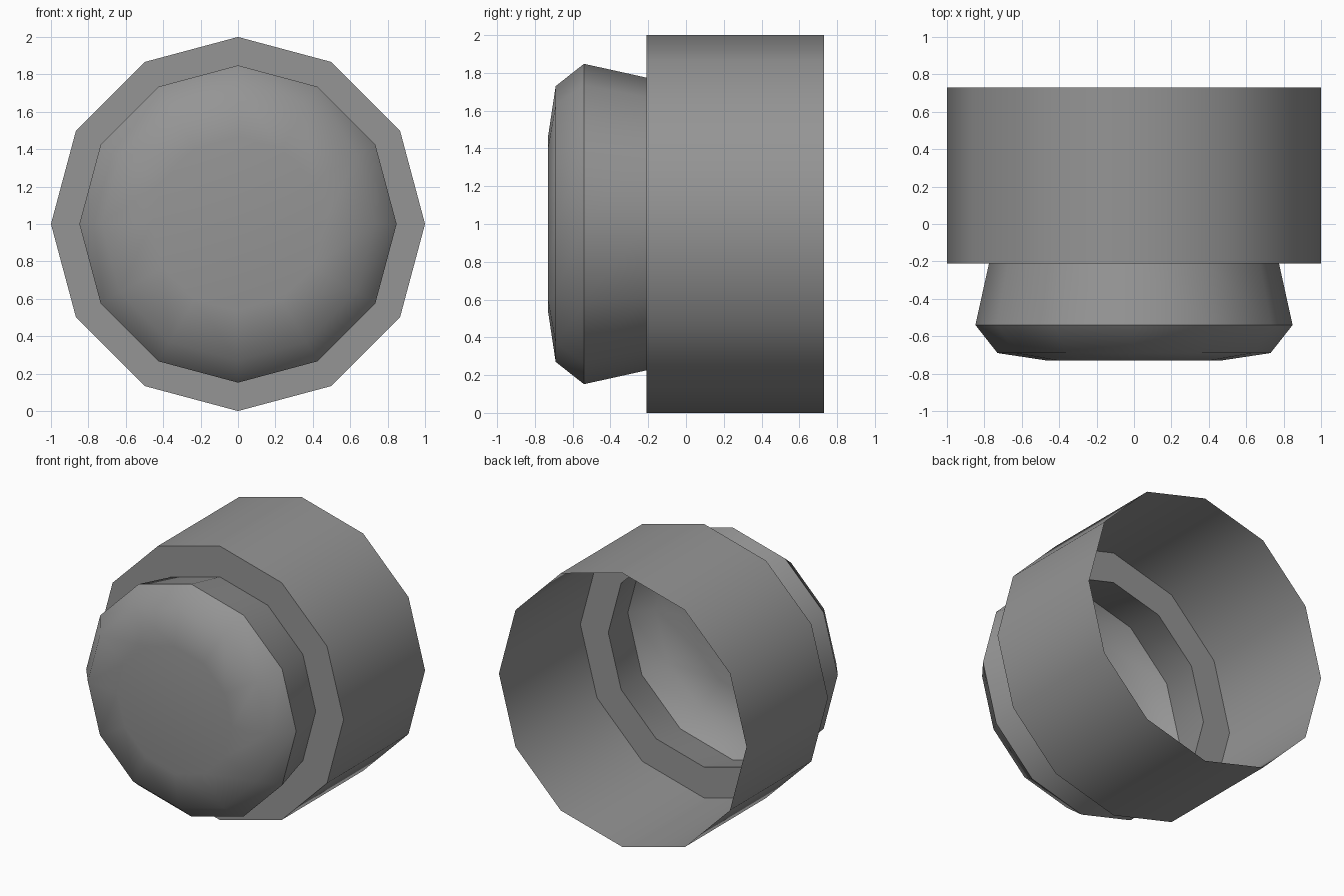
import bpy, bmesh, math

cube = bpy.data.objects.get("Cube")
if cube:
    bpy.data.objects.remove(cube, do_unlink=True)

SIDES = 12
CENTRE_Z = 1.0

grey = bpy.data.materials.new("mid_grey")
grey.use_nodes = True
colour = (0.3, 0.3, 0.3, 1)
grey.diffuse_color = colour
grey.node_tree.nodes["Principled BSDF"].inputs["Base Color"].default_value = colour


def lathe(name, profile, cap_end):
    """Spin (radius, y) points around the y axis; optionally close the last ring."""
    bm = bmesh.new()
    rings = []
    for radius, y in profile:
        angles = [2 * math.pi * i / SIDES for i in range(SIDES)]
        rings.append([bm.verts.new((radius * math.sin(a), y, CENTRE_Z + radius * math.cos(a)))
                      for a in angles])
    for first, second in zip(rings, rings[1:]):
        for i in range(SIDES):
            j = (i + 1) % SIDES
            bm.faces.new((first[i], first[j], second[j], second[i]))
    if cap_end:
        bm.faces.new(rings[-1])
    bmesh.ops.recalc_face_normals(bm, faces=bm.faces)
    # Outward normals: the front-most face must look towards -y
    front = min(bm.faces, key=lambda f: f.calc_center_median().y)
    if front.normal.y > 0:
        bmesh.ops.reverse_faces(bm, faces=bm.faces)
    mesh = bpy.data.meshes.new(name)
    bm.to_mesh(mesh)
    bm.free()
    mesh.materials.append(grey)
    obj = bpy.data.objects.new(name, mesh)
    bpy.context.collection.objects.link(obj)
    bpy.ops.object.select_all(action='DESELECT')
    obj.select_set(True)
    bpy.context.view_layer.objects.active = obj
    bpy.ops.object.shade_smooth_by_angle(angle=math.radians(47))
    return obj


# One thin shell: open-backed sleeve, front shoulder, flared neck and domed cap
lathe("button_shell", [
    (1.0, 0.73),      # open back rim
    (1.0, -0.21),     # sleeve front edge
    (0.775, -0.21),   # shoulder inner edge
    (0.848, -0.54),   # widest part of the cap
    (0.73, -0.69),    # rounded shoulder of the cap
    (0.465, -0.73),   # flat face edge
], cap_end=True)
